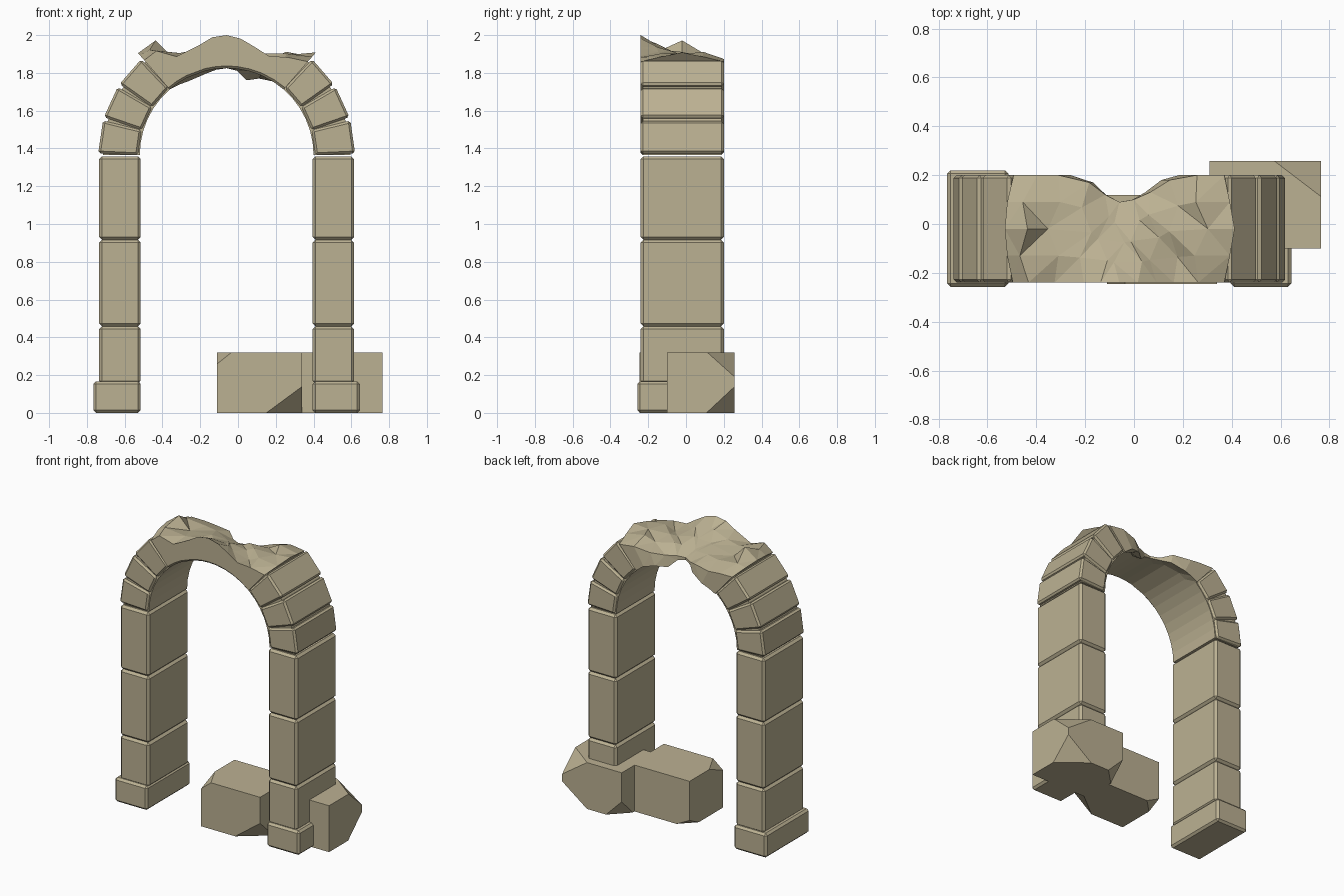
import bpy, bmesh, math
from mathutils import Vector

if "Cube" in bpy.data.objects:
    bpy.data.objects.remove(bpy.data.objects["Cube"])

CX, CZ = -0.06, 1.365          # arch centre
Y0, Y1 = -0.24, 0.20           # wall front and back
R_IN, R_OUT = 0.46, 0.68
STEP = 180 / 11                # one arch stone

stone = bpy.data.materials.new("sandstone")
stone.diffuse_color = (0.50, 0.44, 0.29, 1)
stone.use_nodes = True
stone.node_tree.nodes["Principled BSDF"].inputs["Base Color"].default_value = stone.diffuse_color


def finish(bm, name):
    bmesh.ops.recalc_face_normals(bm, faces=bm.faces[:])
    me = bpy.data.meshes.new(name)
    bm.to_mesh(me)
    bm.free()
    me.materials.append(stone)
    ob = bpy.data.objects.new(name, me)
    bpy.context.collection.objects.link(ob)
    return ob


def polar(deg, r, y):
    a = math.radians(deg)
    return Vector((CX + r * math.cos(a), y, CZ + r * math.sin(a)))


def loft(loops):
    """Solid through a series of closed loops, capped at both ends."""
    bm = bmesh.new()
    rings = [[bm.verts.new(p) for p in loop] for loop in loops]
    n = len(rings[0])
    for a, b in zip(rings, rings[1:]):
        for i in range(n):
            j = (i + 1) % n
            bm.faces.new((a[i], a[j], b[j], b[i]))
    bm.faces.new(rings[0])
    bm.faces.new(rings[-1])
    return bm


def chamfer(bm, width):
    bmesh.ops.bevel(bm, geom=bm.edges[:], offset=width, segments=1,
                    affect='EDGES', clamp_overlap=True)


def box(lo, hi):
    (x0, y0, z0), (x1, y1, z1) = lo, hi
    return loft([[(x0, y0, z), (x1, y0, z), (x1, y1, z), (x0, y1, z)]
                 for z in (z0, z1)])


# Pillars: a wider foot and three stacked stones on each side
for side, label in ((-1, "left"), (1, "right")):
    def course(name, outer, y0, y1, z0, z1, width):
        xs = sorted((CX + side * 0.455, CX + side * outer))
        bm = box((xs[0], y0, z0), (xs[1], y1, z1))
        chamfer(bm, width)
        finish(bm, f"{label}_{name}")

    course("pillar_foot", 0.705, -0.257, 0.22, 0, 0.167, 0.014)
    for i, (z0, z1) in enumerate(((0.155, 0.458), (0.458, 0.916), (0.916, 1.358))):
        course(f"pillar_stone_{i + 1}", 0.675, Y0, Y1, z0, z1, 0.015)

    # Arch stones, slightly wedged apart at the outer edge
    def mirrored(a):
        return a if side > 0 else 180 - a

    for i in range(3):
        a0, a1 = i * STEP, (i + 1) * STEP
        prof = [(a0, 0.470), (a0 + 0.8, R_OUT), (a1 - 0.8, R_OUT), (a1, 0.470)]
        bm = loft([[polar(mirrored(a), r, y) for a, r in prof] for y in (Y0, Y1)])
        chamfer(bm, 0.012)
        finish(bm, f"{label}_arch_stone_{i + 1}")

    # Core behind the joints, with the smooth underside of the arch
    core = []
    for k in range(7):
        a = mirrored(k * STEP / 2)
        core.append([polar(a, R_IN, Y0 + 0.012), polar(a, 0.655, Y0 + 0.012),
                     polar(a, 0.655, Y1 - 0.012), polar(a, R_IN, Y1 - 0.012)])
    finish(loft(core), f"{label}_arch_core")

# Broken crown: angle, back edge y, back inner radius, outer radii front to back
crown = [
    (131, 0.20, 0.46, (0.665, 0.70, 0.715, 0.70, 0.66)),
    (124, 0.20, 0.45, (0.665, 0.69, 0.714, 0.67, 0.60)),
    (117, 0.20, 0.44, (0.585, 0.595, 0.60, 0.58, 0.55)),
    (104, 0.17, 0.445, (0.60, 0.58, 0.56, 0.55, 0.51)),
    (97, 0.12, 0.455, (0.628, 0.59, 0.55, 0.51, 0.475)),
    (90, 0.09, 0.46, (0.635, 0.585, 0.54, 0.51, 0.475)),
    (83, 0.10, 0.45, (0.62, 0.58, 0.55, 0.52, 0.48)),
    (75, 0.13, 0.41, (0.59, 0.56, 0.55, 0.54, 0.49)),
    (67, 0.18, 0.44, (0.57, 0.56, 0.575, 0.565, 0.53)),
    (58, 0.20, 0.46, (0.61, 0.62, 0.645, 0.63, 0.60)),
    (49, 0.20, 0.46, (0.655, 0.69, 0.72, 0.69, 0.655)),
]
loops = []
for k, (a, yb, rb, outs) in enumerate(crown):
    loop = [polar(a, 0.472, Y0), ]
    for j, r in enumerate(outs):
        # stagger the inner rows so the break reads as irregular facets
        skew = 2.2 * (-1) ** (j + k) if 0 < j < 4 and 0 < k < 10 else 0
        loop.append(polar(a + skew, r, Y0 + (yb - Y0) * j / 4))
    loop += [polar(a, rb, yb), polar(a, R_IN, yb - 0.07), polar(a, R_IN, Y0 + 0.012)]
    loops.append(loop)
bm = loft(loops)
bmesh.ops.triangulate(bm, faces=bm.faces[:])
finish(bm, "broken_arch_crown")


# Fallen stones: boxes with corners sliced off (corner, cut length along x, y, z)
def fallen(name, lo, hi, cuts):
    bm = box(lo, hi)
    for (sx, sy, sz), (dx, dy, dz) in cuts:
        c = Vector((hi[0] if sx > 0 else lo[0], hi[1] if sy > 0 else lo[1],
                    hi[2] if sz > 0 else lo[2]))
        normal = Vector((sx / dx, sy / dy, sz / dz))
        res = bmesh.ops.bisect_plane(
            bm, geom=bm.verts[:] + bm.edges[:] + bm.faces[:],
            plane_co=c - Vector((sx * dx, 0, 0)), plane_no=normal, clear_outer=True)
        rim = [e for e in res["geom_cut"] if isinstance(e, bmesh.types.BMEdge)]
        bmesh.ops.holes_fill(bm, edges=rim, sides=0)
    finish(bm, name)


fallen("fallen_stone_inside", (-0.11, -0.245, 0), (0.34, 0.118, 0.32), [
    ((-1, -1, 1), (0.075, 0.15, 0.06)),
    ((1, -1, -1), (0.19, 0.15, 0.14)),
    ((-1, 1, -1), (0.10, 0.10, 0.05)),
])
fallen("fallen_stone_behind", (0.31, -0.10, 0), (0.765, 0.258, 0.32), [
    ((1, 1, 1), (0.19, 0.145, 0.13)),
    ((1, 1, -1), (0.19, 0.15, 0.14)),
    ((-1, 1, -1), (0.12, 0.12, 0.12)),
])
